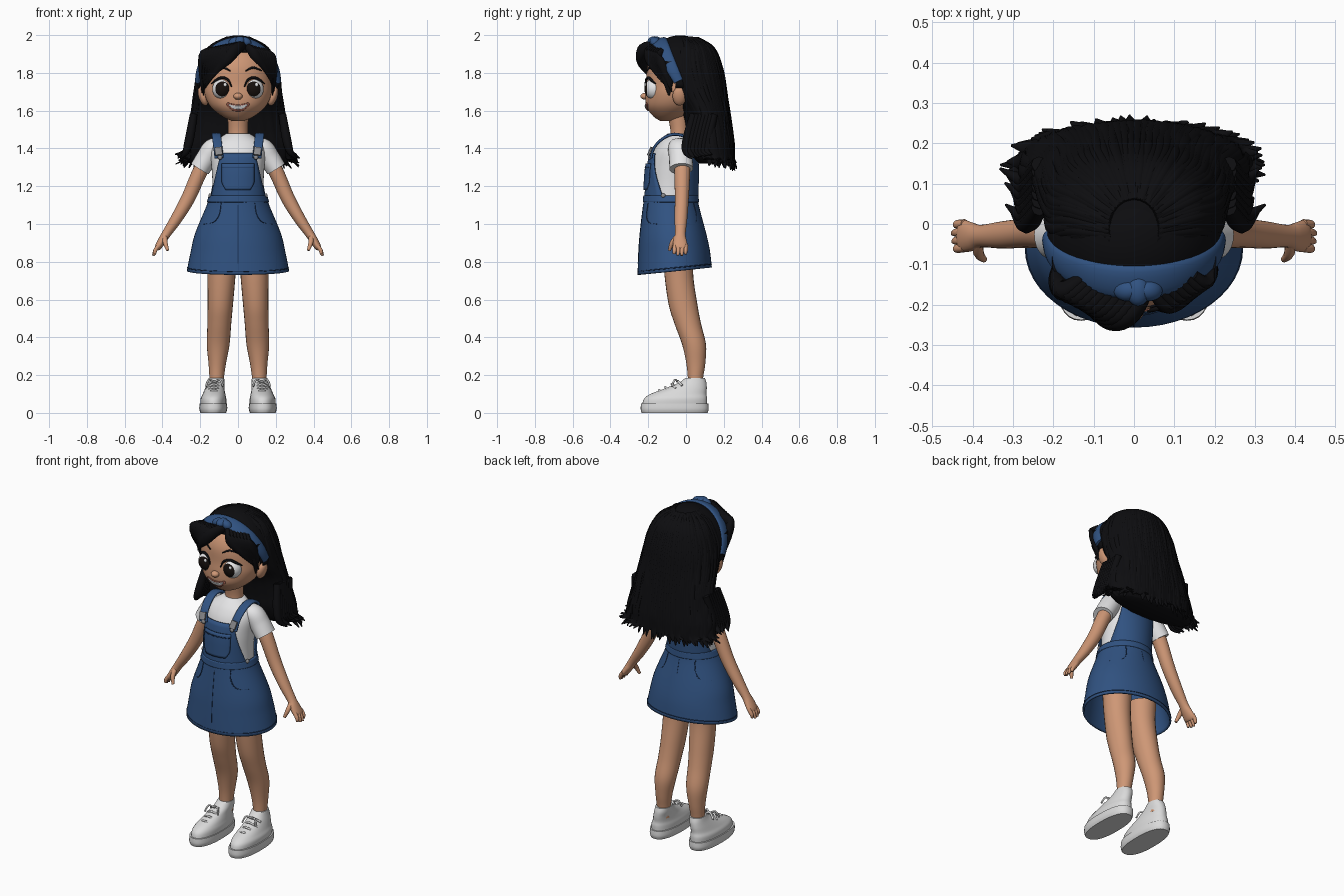
import bpy, bmesh, math, random
from mathutils import Vector, Matrix

random.seed(4)
cube = bpy.data.objects.get("Cube")
if cube:
    bpy.data.objects.remove(cube, do_unlink=True)


def material(name, *rgb):
    m = bpy.data.materials.new(name)
    m.use_nodes = True
    m.diffuse_color = (*rgb, 1)
    m.node_tree.nodes["Principled BSDF"].inputs["Base Color"].default_value = (*rgb, 1)
    return m


SKIN = material("warm skin", .62, .31, .18)
HAIR = material("black hair", .004, .004, .005)
DENIM = material("blue denim", .03, .085, .22)
SEAM = material("dark denim seam", .012, .035, .1)
SHIRT = material("white cotton", .78, .78, .79)
SHOE = material("white shoe", .7, .7, .7)
METAL = material("grey metal", .25, .25, .26)
IRIS = material("dark eye", .008, .005, .004)
LIPS = material("rosy lips", .4, .13, .09)


def spline(pts, sub=5):
    """Smooth curve through points that carry position and two radii."""
    out = []
    for i in range(len(pts) - 1):
        a, b, c, d = (pts[max(0, min(len(pts) - 1, i + k))] for k in (-1, 0, 1, 2))
        for j in range(sub):
            t = j / sub
            out.append([q + .5 * t * (r - p + t * (2 * p - 5 * q + 4 * r - s + t * (3 * (q - r) + s - p)))
                        for p, q, r, s in zip(a, b, c, d)])
    return out + [list(pts[-1])]


def sweep(bm, pts, side=None, n=16, power=2, ripple=0, cap=True):
    """Elliptical rings along a path; without a side vector they stay level."""
    pts = spline(pts)
    rings = []
    for i, (x, y, z, a, b) in enumerate(pts):
        s, w = Vector((1, 0, 0)), Vector((0, 1, 0))
        if side is not None:
            t = Vector(pts[min(i + 1, len(pts) - 1)][:3]) - Vector(pts[max(i - 1, 0)][:3])
            t.normalize()
            s = Vector(side) - t * t.dot(Vector(side))
            s.normalize()
            w = t.cross(s)
        ring = []
        for k in range(n):
            ang = math.tau * k / n
            c, d = (math.copysign(abs(f(ang)) ** (2 / power), f(ang)) for f in (math.cos, math.sin))
            r = 1 + ripple * math.cos(ang * n / 4)
            ring.append(bm.verts.new(Vector((x, y, z)) + s * a * c * r + w * b * d * r))
        rings.append(ring)
    for lo, hi in zip(rings, rings[1:]):
        for k in range(n):
            bm.faces.new((lo[k - 1], lo[k], hi[k], hi[k - 1]))
    if cap:
        bm.faces.new(rings[0])
        bm.faces.new(rings[-1])


def finish(name, bm, *mats, thick=0):
    bmesh.ops.recalc_face_normals(bm, faces=bm.faces)
    mesh = bpy.data.meshes.new(name)
    bm.to_mesh(mesh)
    bm.free()
    ob = bpy.data.objects.new(name, mesh)
    bpy.context.collection.objects.link(ob)
    for m in mats:
        mesh.materials.append(m)
    bpy.ops.object.select_all(action="DESELECT")
    ob.select_set(True)
    bpy.context.view_layer.objects.active = ob
    bpy.ops.object.shade_smooth_by_angle(angle=math.radians(50))
    if thick:
        mod = ob.modifiers.new("thickness", "SOLIDIFY")
        mod.thickness, mod.offset = thick, 0
    return ob


def solid(name, mat, pts, thick=0, **kw):
    bm = bmesh.new()
    sweep(bm, pts, **kw)
    return finish(name, bm, mat, thick=thick)


def blob(name, centre, radii, *mats, paint=None, tilt=0):
    bm = bmesh.new()
    bmesh.ops.create_uvsphere(bm, u_segments=24, v_segments=20, radius=1,
                              matrix=Matrix.Rotation(math.pi / 2, 4, "X"))
    if paint:
        for f in bm.faces:
            f.material_index = int(paint(f.calc_center_median()))
    bm.transform(Matrix.Translation(centre) @ Matrix.Rotation(tilt, 4, "Y") @ Matrix.Diagonal((*radii, 1)))
    return finish(name, bm, *mats)


def surface(prof, x, z, off=0, way=-1):
    """Point on the front (or back) of a level-ring body."""
    _, cy, _, a, b = min(spline(prof, 30), key=lambda p: abs(p[2] - z))
    u = min(.98, abs(x) / (a + off))
    return cy + way * (b + off) * math.sqrt(1 - u * u)


def panel(name, mat, prof, z0, z1, width, off, way=-1, bend=0, thick=.008):
    """Curved plate that follows a body, with half-width given by height 0..1."""
    bm = bmesh.new()
    rows = []
    for i in range(11):
        v = i / 10
        row = []
        for j in range(17):
            x = width(v) * (j / 8 - 1)
            z = z0 + (z1 - z0) * v + bend * x * x
            row.append(bm.verts.new((x, surface(prof, x, z, off, way), z)))
        rows.append(row)
    for lo, hi in zip(rows, rows[1:]):
        for j in range(16):
            bm.faces.new((lo[j], lo[j + 1], hi[j + 1], hi[j]))
    finish(name, bm, mat, thick=thick)


# Body profiles: x, y, z, half-width, half-depth
HEAD = [(0, -.1, 1.545, .03, .035), (0, -.088, 1.57, .085, .085), (0, -.072, 1.62, .145, .138),
        (0, -.06, 1.68, .175, .155), (0, -.055, 1.74, .18, .155), (0, -.055, 1.83, .172, .15),
        (0, -.05, 1.9, .14, .12), (0, -.05, 1.95, .05, .05)]
TORSO = [(0, -.08, 1.08, .14, .125), (0, -.075, 1.2, .135, .125), (0, -.07, 1.3, .14, .122),
         (0, -.065, 1.38, .145, .107), (0, -.055, 1.43, .13, .09), (0, -.047, 1.462, .088, .07),
         (0, -.04, 1.48, .06, .055)]
SKIRT = [(0, -.08, 1.15, .147, .138), (0, -.08, 1.1, .16, .142), (0, -.07, .95, .222, .17),
         (0, -.063, .85, .246, .184), (0, -.06, .75, .266, .192)]
MANE = [(0, -.01, 1.985, .06, .07), (0, .015, 1.93, .155, .13), (0, .02, 1.82, .208, .17),
        (0, .055, 1.7, .225, .155), (0, .1, 1.6, .238, .125), (0, .12, 1.5, .255, .12),
        (0, .13, 1.42, .275, .12), (0, .145, 1.35, .28, .105), (0, .15, 1.32, .25, .08)]

solid("head", SKIN, HEAD, n=40)
solid("neck", SKIN, [(0, -.035, 1.43, .055, .05), (0, -.035, 1.5, .052, .048), (0, -.045, 1.61, .06, .06)], n=24)
solid("shirt", SHIRT, TORSO, n=40)

# Pinafore dress
skirt = solid("skirt", DENIM, SKIRT, thick=.01, n=48, cap=False)
for v in skirt.data.vertices:
    v.co.z += .1 * (v.co.y + .06) * max(0, min(1, (1.1 - v.co.z) / .35))
solid("waistband", DENIM, [(0, -.08, 1.115, .16, .144), (0, -.08, 1.15, .15, .141)], n=48, cap=False, thick=.01)
panel("bib_front", DENIM, TORSO, 1.13, 1.375, lambda v: .145 - .055 * v, .013)
panel("bib_back", DENIM, TORSO, 1.13, 1.41, lambda v: .145 - .045 * v, .013, way=1)
panel("bib_pocket", DENIM, TORSO, 1.18, 1.32, lambda v: .085 * min(1, .75 + v), .021)
panel("pocket_hem", SEAM, TORSO, 1.298, 1.302, lambda v: .084, .026, thick=.004)
bm = bmesh.new()
for way in (-1, 1):
    sweep(bm, [(0, surface(SKIRT, 0, z, .003, way), z, .003, .003) for z in (1.1, 1, .9, .79)], side=(1, 0, 0), n=6)
for s in (1, -1):
    for way in (-1, 1):
        arc = [(.09, 1.11), (.1, 1.05), (.13, 1.01), (.18, 1)]
        sweep(bm, [(s * x, surface(SKIRT, x, z, .004, way), z, .003, .003) for x, z in arc], side=(0, 1, 0), n=6)
hem = [(.268 * math.cos(t), -.06 + .194 * math.sin(t), .768 + .0194 * math.sin(t), .003, .003)
       for t in (math.tau * k / 24 for k in range(25))]
sweep(bm, hem, side=(0, 0, 1), n=6)
finish("dress_seams", bm, SEAM)

LEG = [(.088, -.04, .84, .08, .08), (.088, -.037, .72, .074, .076), (.094, -.015, .57, .067, .076),
       (.099, .01, .47, .063, .07), (.105, .043, .36, .06, .063), (.11, .052, .26, .046, .05),
       (.113, .05, .18, .038, .04), (.113, .05, .12, .036, .04)]
ARM = [(.13, -.02, 1.4, .045, .045), (.2, -.02, 1.28, .042, .04), (.262, -.022, 1.14, .037, .037),
       (.325, -.027, 1.03, .034, .031), (.378, -.03, .95, .028, .024), (.4, -.032, .915, .035, .022),
       (.422, -.03, .88, .04, .018), (.43, -.03, .867, .034, .013)]
SLEEVE = [(.08, -.04, 1.42, .05, .035), (.13, -.035, 1.4, .06, .055), (.165, -.028, 1.35, .062, .056),
          (.202, -.025, 1.292, .063, .054)]
STRAP = [(.1, -.186, 1.35, .024, .007), (.107, -.165, 1.41, .024, .007), (.113, -.11, 1.46, .024, .008),
         (.115, -.05, 1.475, .024, .008), (.11, .01, 1.45, .024, .008), (.095, .05, 1.38, .024, .007)]
UPPER = [(.13, -.06, .04, .068, .172), (.13, -.055, .075, .068, .167), (.127, -.04, .1, .06, .148),
         (.123, 0, .13, .051, .11), (.117, .035, .16, .045, .073), (.114, .048, .185, .041, .052)]

for s, tag in ((1, "left"), (-1, "right")):
    def flip(pts):
        return [(s * p[0], *p[1:]) for p in pts]

    # Limbs and hands
    solid(tag + "_leg", SKIN, flip(LEG), n=24)
    bm = bmesh.new()
    sweep(bm, flip(ARM), side=(0, 1, 0), n=20)
    for k in range(4):
        y, drop = .001 - .02 * k, .007 * abs(k - 1.4)
        sweep(bm, flip([(.42, y, .888, .011, .011), (.438, y - .002, .86, .011, .011),
                        (.451 - drop, y - .004, .83 + drop, .007, .007)]), side=(0, 1, 0), n=10)
    sweep(bm, flip([(.388, -.045, .935, .014, .014), (.385, -.073, .9, .013, .013),
                    (.372, -.088, .86, .008, .008)]), side=(0, 1, 0), n=10)
    finish(tag + "_arm", bm, SKIN)
    solid(tag + "_sleeve", SHIRT, flip(SLEEVE), side=(0, 1, 0), n=24)
    solid(tag + "_strap", DENIM, flip(STRAP), side=(1, 0, 0), n=16, power=4)
    solid(tag + "_buckle", METAL, flip([(.1, -.2, 1.365, .02, .007), (.106, -.182, 1.405, .02, .007)]),
          side=(1, 0, 0), n=12, power=4)
    blob(tag + "_bib_button", (s * .095, -.194, 1.352), (.012, .008, .012), METAL)
    blob(tag + "_waist_button", (s * .147, -.12, 1.15), (.01, .012, .012), METAL)

    # Shoe
    solid(tag + "_sole", SHOE, flip([(.131, -.06, 0, .068, .174), (.131, -.06, .02, .074, .18),
                                     (.131, -.06, .05, .073, .178)]), n=36, power=2.4)
    solid(tag + "_shoe_upper", SHOE, flip(UPPER), n=32, power=2.2)
    bm = bmesh.new()
    for k in range(4):
        y, z = -.13 + .033 * k, .117 + .016 * k
        sweep(bm, flip([(.085, y + .01, z - .02, .006, .006), (.127, y - .012, z + .004, .006, .006),
                        (.167, y + .01, z - .02, .006, .006)]), side=(0, 1, 0), n=8)
    for d in (1, -1):
        sweep(bm, flip([(.125, -.045, .165, .005, .005), (.125 + d * .03, -.06, .175, .005, .005),
                        (.125 + d * .045, -.075, .14, .005, .005)]), side=(0, 1, 0), n=8)
    finish(tag + "_laces", bm, SHOE)

    # Face
    blob(tag + "_ear", (s * .185, -.035, 1.677), (.024, .036, .052), SKIN, tilt=s * .3)
    blob(tag + "_eye", (s * .083, -.168, 1.715), (.053, .053, .056), SHIRT, IRIS, paint=lambda c: c.y < -.74)
    blob(tag + "_eye_glint", (s * .083 + .015, -.214, 1.737), (.009, .006, .01), SHIRT)
    lash = [(.034, 1.725, .003), (.052, 1.762, .006), (.085, 1.775, .007), (.117, 1.76, .007), (.142, 1.743, .003)]
    solid(tag + "_lashes", HAIR, flip([(x, surface(HEAD, x, z, .008), z, r, r) for x, z, r in lash]),
          side=(0, 1, 0), n=8)
    brow = [(.04, 1.81, .003), (.08, 1.828, .006), (.125, 1.812, .003)]
    solid(tag + "_brow", HAIR, flip([(x, surface(HEAD, x, z, .002), z, .004, r) for x, z, r in brow]),
          side=(0, 1, 0), n=8)

blob("nose", (0, -.217, 1.676), (.024, .024, .018), SKIN)
panel("lips", LIPS, HEAD, 1.598, 1.632, lambda v: .06 * math.sin(.4 + 1.7 * v), .002, bend=4, thick=.006)
panel("teeth", SHIRT, HEAD, 1.608, 1.626, lambda v: .05 * math.sin(.5 + 1.2 * v), .006, bend=4, thick=.004)

# Hair cap, open over the face
bm = bmesh.new()
bmesh.ops.create_uvsphere(bm, u_segments=48, v_segments=32, radius=1)
bm.transform(Matrix.Translation((0, -.03, 1.765)) @ Matrix.Diagonal((.212, .2, .23, 1)))
bare = [v for v in bm.verts if v.co.y < -.075 and v.co.z < 1.9 - 2.5 * v.co.x ** 2 or v.co.z < 1.7]
bmesh.ops.delete(bm, geom=bare, context="VERTS")
finish("hair_cap", bm, HAIR, thick=.008)
solid("hair_mane", HAIR, MANE, n=96, ripple=.012)

# Long strands that follow the mane and flick out at the tips
bm = bmesh.new()
for k in range(60):
    ang = math.radians(-22 + 224 * k / 59)
    c, d = math.cos(ang), math.sin(ang)
    path = []
    for i, (_, cy, z, a, b) in enumerate(MANE[:-1]):
        g = 1 + random.uniform(-.015, .02)
        path.append((a * c * g, cy + b * d * g, z, .012 + .001 * i, .008))
    _, cy, z, a, b = MANE[-2]
    g = random.uniform(1.02, 1.2)
    path.append((a * c * g, cy + b * d * g, z - random.uniform(-.01, .05) - .02 * max(0, d), .003, .003))
    sweep(bm, path, side=(-d, c, 0), n=6)
for s in (1, -1):
    for k in range(7):
        y, e = .01 + .018 * k, random.uniform(.29, .335)
        sweep(bm, [(s * .235, y + .03, 1.58, .02, .02), (s * .255, y, 1.46, .026, .024),
                   (s * .275, y - .01, 1.385, .02, .018), (s * e, y + .02, 1.345 + .004 * k, .003, .003)],
              side=(0, 1, 0), n=8)
finish("hair_strands", bm, HAIR)

# Swept fringe, parted to one side, and locks before the ears
bm = bmesh.new()
for k in range(10):
    t = k / 9
    sweep(bm, [(.035 - .15 * t, -.165 + .04 * t, 1.95 - .03 * t, .02, .015),
               (-.01 - .16 * t, -.225 + .06 * t, 1.925 - .03 * t, .034, .026),
               (-.055 - .135 * t, -.243 + .1 * t, 1.875 - .025 * t, .03, .022),
               (-.1 - .09 * t, -.222 + .12 * t, 1.825 - .06 * t, .018, .012),
               (-.135 - .055 * t, -.19 + .12 * t, 1.775 - .08 * t, .003, .003)], side=(0, 0, 1), n=10)
for k in range(7):
    t = k / 6
    sweep(bm, [(.045 + .1 * t, -.165 + .04 * t, 1.945 - .03 * t, .018, .014),
               (.085 + .09 * t, -.205 + .06 * t, 1.9 - .02 * t, .028, .018),
               (.14 + .055 * t, -.175 + .06 * t, 1.835 - .02 * t, .022, .014),
               (.178 + .01 * t, -.125 + .05 * t, 1.75 - .05 * t, .003, .003)], side=(0, 0, 1), n=10)
for s in (1, -1):
    sweep(bm, [(s * .185, -.09, 1.86, .04, .02), (s * .188, -.095, 1.78, .034, .014),
               (s * .182, -.09, 1.68, .004, .003)], side=(0, 1, 0), n=10)
finish("fringe", bm, HAIR)

# Headband with a knot
arc = [math.pi * k / 12 for k in range(13)]
solid("headband", DENIM, [(.214 * math.cos(t), -.04 - .105 * math.sin(t), 1.755 + .213 * math.sin(t),
                           .026 + .018 * math.sin(t), .014) for t in arc], side=(0, .92, .38), n=16)
blob("knot_centre", (.01, -.165, 1.968), (.03, .038, .026), DENIM)
for s in (1, -1):
    blob("knot_fold", (.01 + s * .028, -.165, 1.965), (.034, .026, .024), DENIM, tilt=s * .4)
